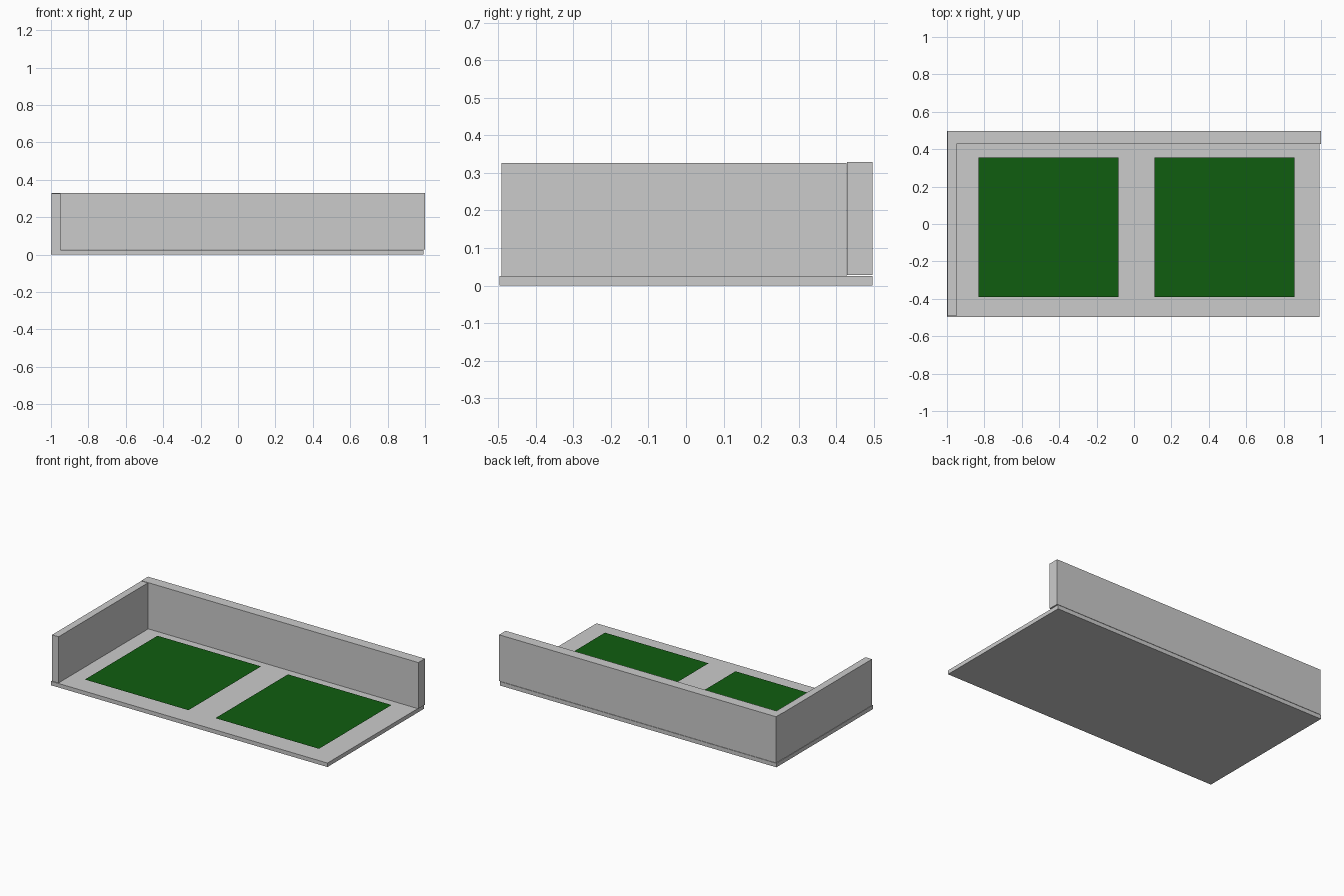
import bpy

if "Cube" in bpy.data.objects:
    bpy.data.objects.remove(bpy.data.objects["Cube"])

GREEN = bpy.data.materials.new("green")
GREEN.diffuse_color = (0.005, 0.11, 0.005, 1)
GREEN.use_nodes = True
GREEN.node_tree.nodes["Principled BSDF"].inputs["Base Color"].default_value = GREEN.diffuse_color


def box(name, x, y, z):
    """Box spanning the given (min, max) ranges."""
    bpy.ops.mesh.primitive_cube_add(
        size=1, location=[(a + b) / 2 for a, b in (x, y, z)])
    ob = bpy.context.object
    ob.name = name
    ob.scale = [b - a for a, b in (x, y, z)]
    bpy.ops.object.transform_apply(location=False, rotation=False, scale=True)
    return ob


# Floor slab and the two walls standing on it
box("floor", (-1.0, 0.993), (-0.497, 0.497), (0.0, 0.026))
box("back_wall", (-0.997, 1.0), (0.429, 0.497), (0.028, 0.329))
box("left_wall", (-0.997, -0.95), (-0.491, 0.428), (0.026, 0.327))

# Thin square mats hovering just above the floor
for name, x in (("left_mat", -0.457), ("right_mat", 0.484)):
    bpy.ops.mesh.primitive_plane_add(size=0.747, location=(x, -0.017, 0.042))
    mat = bpy.context.object
    mat.name = name
    mat.data.materials.append(GREEN)
